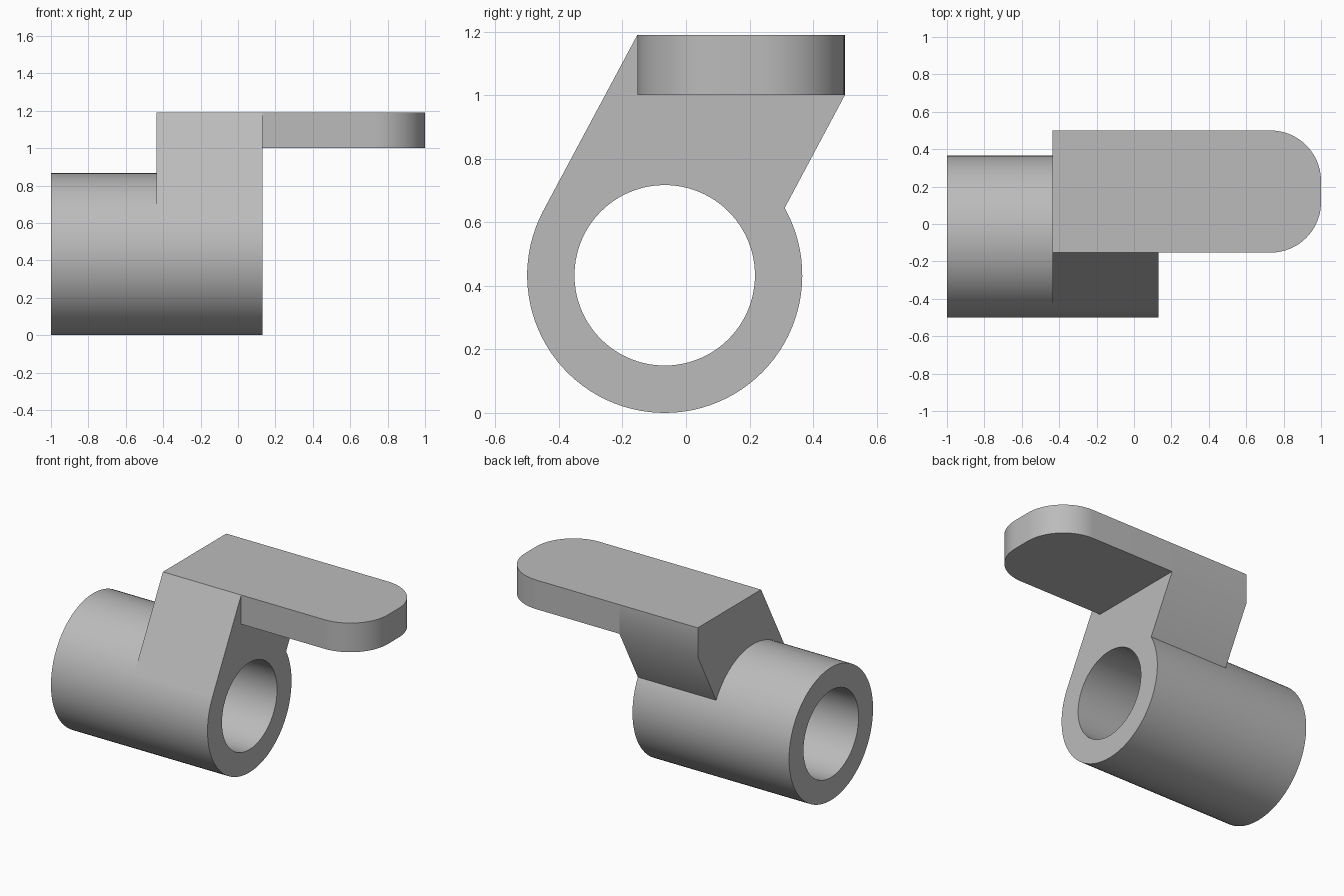
import bpy, bmesh
from math import sin, cos, pi, radians

if "Cube" in bpy.data.objects:
    bpy.data.objects.remove(bpy.data.objects["Cube"])

grey = bpy.data.materials.new("plain grey")
grey.use_nodes = True
colour = (0.5, 0.5, 0.5, 1)
grey.diffuse_color = colour
grey.node_tree.nodes["Principled BSDF"].inputs["Base Color"].default_value = colour

# Shared dimensions
AXIS_Y, AXIS_Z = -0.067, 0.433
OUTER, INNER = 0.433, 0.284
X_END, X_WEB, X_FACE, X_TIP = -1.0, -0.435, 0.13, 1.0
FRONT, BACK, UNDER, TOP = -0.153, 0.5, 1.0, 1.19
JOIN_A, JOIN_B = radians(29.3), radians(151.9)   # where the web meets the sleeve


def finish(name, bm):
    bmesh.ops.recalc_face_normals(bm, faces=bm.faces)
    mesh = bpy.data.meshes.new(name)
    bm.to_mesh(mesh)
    bm.free()
    mesh.materials.append(grey)
    ob = bpy.data.objects.new(name, mesh)
    bpy.context.collection.objects.link(ob)
    bpy.ops.object.select_all(action='DESELECT')
    ob.select_set(True)
    bpy.context.view_layer.objects.active = ob
    bpy.ops.object.shade_smooth_by_angle(angle=radians(30))
    return ob


def arc(a, b, steps):
    return [a + (b - a) * i / steps for i in range(steps + 1)]


def on_circle(r, a):
    return AXIS_Y + r * cos(a), AXIS_Z + r * sin(a)


def prism(name, points, offset):
    bm = bmesh.new()
    face = bm.faces.new([bm.verts.new(p) for p in points])
    new = bmesh.ops.extrude_face_region(bm, geom=[face])["geom"]
    moved = [v for v in new if isinstance(v, bmesh.types.BMVert)]
    bmesh.ops.translate(bm, verts=moved, vec=offset)
    return finish(name, bm)


# Hollow sleeve: a closed cross-section swept round the axis
top_angles = arc(JOIN_A, JOIN_B, 32)
angles = top_angles + arc(JOIN_B, JOIN_A + 2 * pi, 64)[1:-1]
section = [(X_END, INNER), (X_END, OUTER), (X_FACE, OUTER), (X_FACE, INNER)]
bm = bmesh.new()
rings = [[bm.verts.new((x, *on_circle(r, a))) for x, r in section] for a in angles]
for i, ring in enumerate(rings):
    nxt = rings[(i + 1) % len(rings)]
    for j in range(4):
        k = (j + 1) % 4
        bm.faces.new((ring[j], ring[k], nxt[k], nxt[j]))
finish("sleeve", bm)

# Leaning web, seated on the sleeve and tangent to it at the front
outline = [on_circle(OUTER, a) for a in top_angles]
outline += [(FRONT, TOP), (BACK, TOP), (BACK, UNDER)]
prism("web", [(X_WEB, y, z) for y, z in outline], (X_FACE - X_WEB, 0, 0))

# Flat tongue with two rounded corners at its tip
R = 0.27
tongue = [(X_FACE, BACK, UNDER), (X_FACE, FRONT, UNDER)]
for cy, start in ((FRONT + R, -pi / 2), (BACK - R, 0)):
    tongue += [(X_TIP - R + R * cos(a), cy + R * sin(a), UNDER)
               for a in arc(start, start + pi / 2, 20)]
prism("tongue", tongue, (0, 0, TOP - UNDER))
